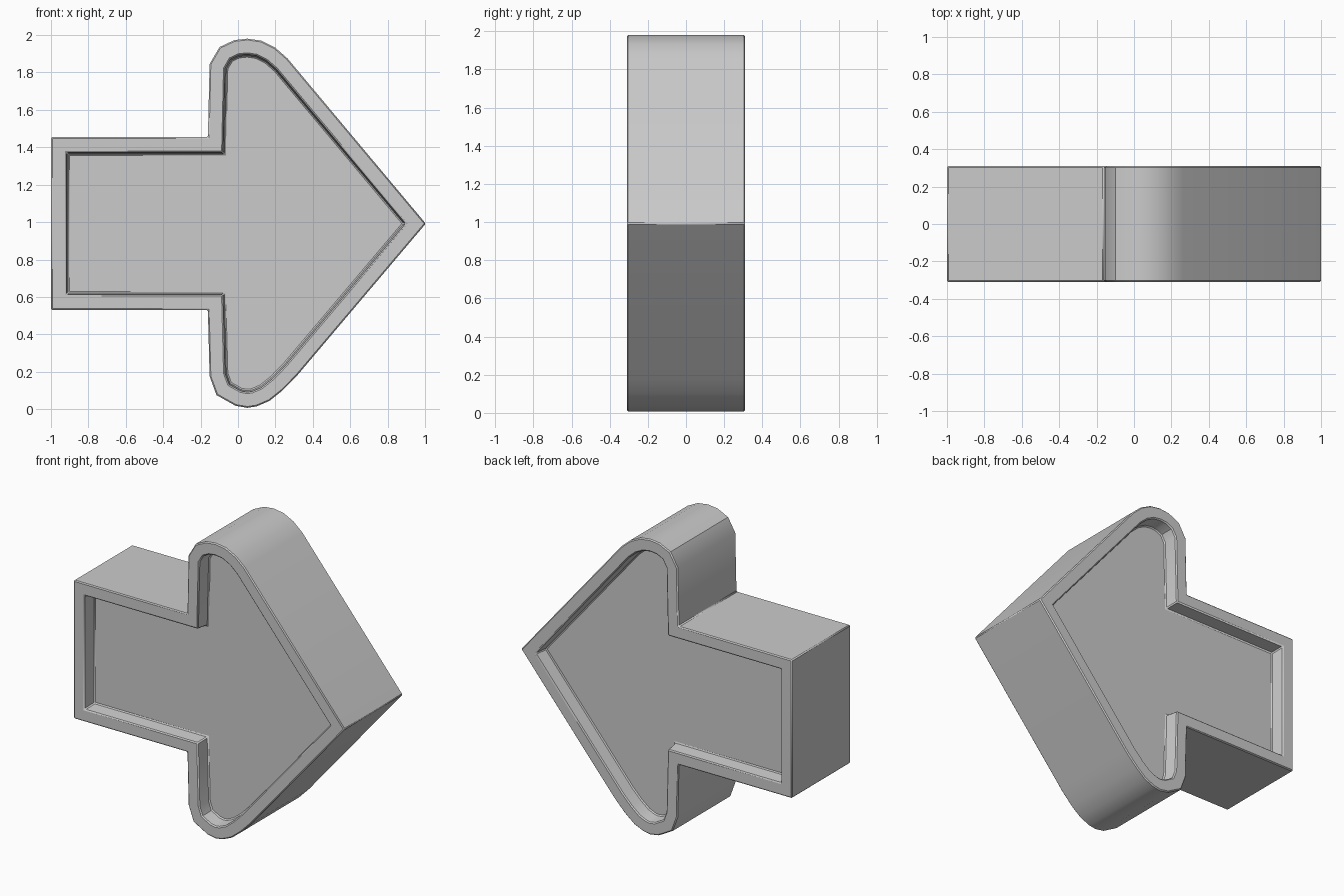
import bpy, bmesh, math
from mathutils import Vector

if "Cube" in bpy.data.objects:
    bpy.data.objects.remove(bpy.data.objects["Cube"])

HALF = 0.31      # half thickness
DEPTH = 0.095    # recess depth
RIM = 0.082      # rim width
DRAFT = 0.009    # slope of the recess walls

# arrow outline in x, z (clockwise from the tail's lower corner)
outline = [Vector(p) for p in (
    (-1, 0.53), (-1, 1.455), (-0.161, 1.455), (-0.152, 1.845), (-0.099, 1.936),
    (-0.02, 1.973), (0.05, 1.981), (0.125, 1.97), (0.2, 1.932), (0.265, 1.875),
    (1.004, 0.992), (0.313, 0.176), (0.238, 0.1), (0.168, 0.044), (0.1, 0.015),
    (0.05, 0.007), (-0.013, 0.018), (-0.115, 0.075), (-0.152, 0.176), (-0.161, 0.53))]


def inset(points, d):
    """Move every edge inwards by d with mitred corners."""
    out = []
    for i, p in enumerate(points):
        a = (p - points[i - 1]).normalized()
        b = (points[(i + 1) % len(points)] - p).normalized()
        na, nb = Vector((a.y, -a.x)), Vector((b.y, -b.x))
        out.append(p + (na + nb) * d / (1 + na.dot(nb)))
    return out


bm = bmesh.new()


def ring(d, y):
    return [bm.verts.new((p.x, y, p.y)) for p in inset(outline, d)]


# loft from front recess floor, over the rims, to back recess floor
rings = [ring(RIM + DRAFT, -HALF + DEPTH), ring(RIM, -HALF), ring(0, -HALF),
         ring(0, HALF), ring(RIM, HALF), ring(RIM + DRAFT, HALF - DEPTH)]
for r, s in zip(rings, rings[1:]):
    for i in range(len(r)):
        bm.faces.new((r[i - 1], r[i], s[i], s[i - 1]))
bm.faces.new(rings[0])
bm.faces.new(rings[-1])
bmesh.ops.recalc_face_normals(bm, faces=bm.faces)

mesh = bpy.data.meshes.new("arrow_sign")
bm.to_mesh(mesh)
bm.free()
arrow = bpy.data.objects.new("arrow_sign", mesh)
bpy.context.collection.objects.link(arrow)

# small chamfer on the sharp edges
bevel = arrow.modifiers.new("chamfer", 'BEVEL')
bevel.width = 0.007
bevel.segments = 1
bevel.limit_method = 'ANGLE'
bevel.angle_limit = math.radians(50)

bpy.context.view_layer.objects.active = arrow
arrow.select_set(True)
bpy.ops.object.shade_smooth_by_angle(angle=math.radians(30))
